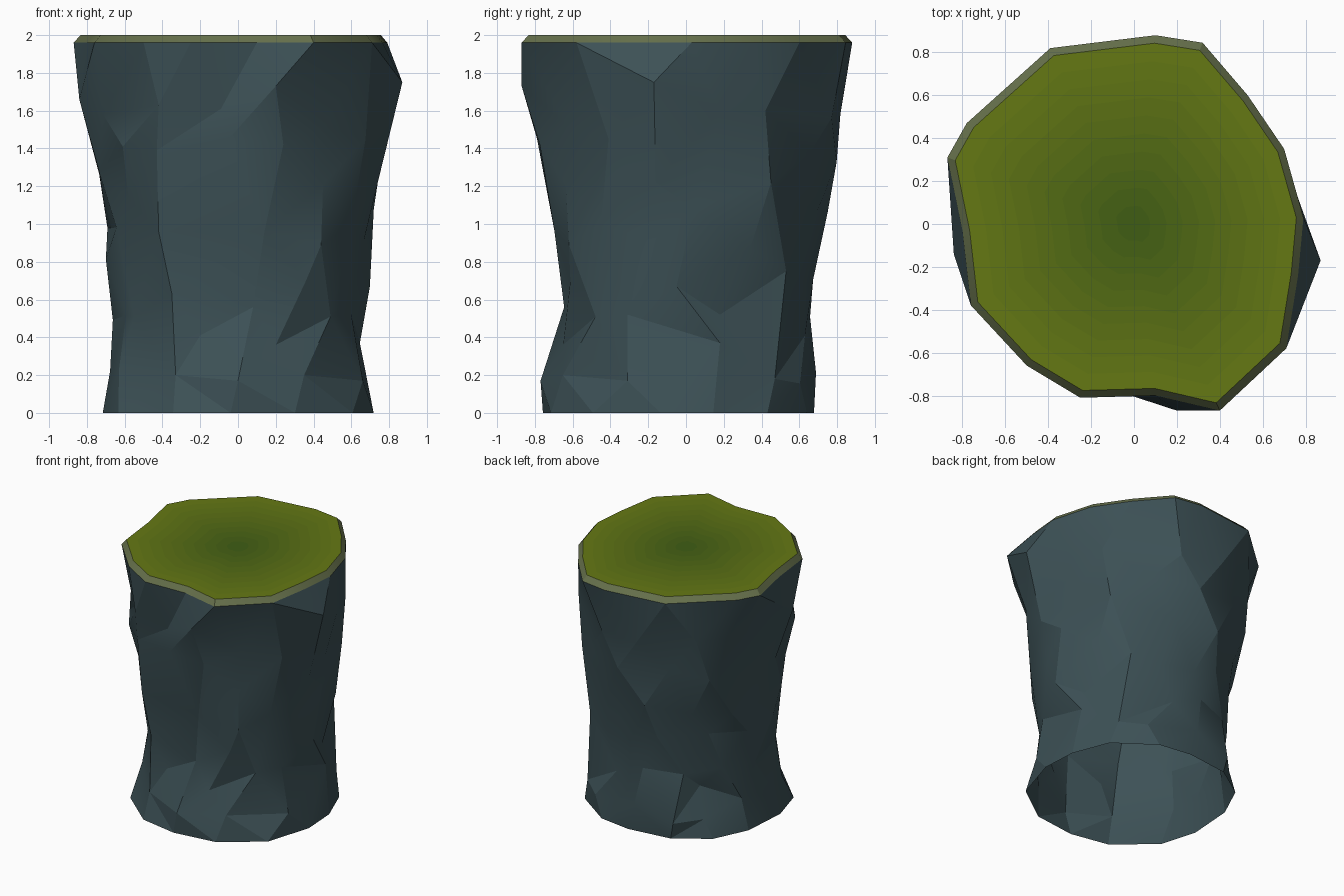
import bpy, bmesh, math, random
from mathutils import Vector
from mathutils.geometry import delaunay_2d_cdt

if "Cube" in bpy.data.objects:
    bpy.data.objects.remove(bpy.data.objects["Cube"])

random.seed(7)
TAU = 2 * math.pi

# Outline of the upper lip (z = 1.96), counter-clockwise from the right
LIP = [(.79, .03), (.70, .35), (.53, .60), (.32, .845), (.10, .88), (-.39, .82),
       (-.78, .47), (-.87, .31), (-.80, -.03), (-.76, -.38), (-.50, -.66),
       (-.25, -.81), (.10, -.80), (.40, -.87), (.71, -.58), (.765, -.24)]
# Mean radius of the column by height
PROFILE = [(0, .74), (.2, .695), (.5, .665), (.75, .675), (1.0, .72), (1.2, .745),
           (1.4, .765), (1.6, .79), (1.96, .84)]
# Facet corners on the front (x, z, radius) and on the right side (y, z, radius)
FRONT = [(-.42, 1.63, .81), (-.09, 1.61, .76), (.46, 1.52, .78), (-.61, 1.41, .79),
         (-.58, 1.14, .72), (-.43, 1.39, .78), (-.05, 1.45, .79), (.24, 1.42, .81),
         (.45, 1.21, .78), (.14, .96, .71), (-.42, .96, .74), (.44, .89, .76),
         (-.35, .63, .69), (-.55, .51, .65), (-.20, .41, .64), (.08, .56, .65),
         (.36, .70, .71), (.49, .51, .685), (0, .17, .77), (-.63, .23, .70),
         (.20, .36, .68), (-.33, .2, .72), (.35, .2, .74)]
RIGHT = [(-.41, 1.45, .79), (-.16, 1.22, .757), (.10, 1.26, .70), (.04, 1.08, .72),
         (-.18, .91, .69), (-.31, .52, .675), (.45, 1.22, .75), (.34, .87, .71),
         (.53, .75, .71), (.18, .52, .64), (-.05, .67, .70), (-.31, .17, .73),
         (.47, .18, .715), (.18, .37, .67), (.42, 1.60, .775), (.18, 1.60, .765), (-.45, 1.0, .75)]
# Bulges and dents that stand out from the column
PEAKS = [(.87, -.17, 1.75), (.20, -.87, 1.73), (-.84, -.14, 1.66), (-.43, .44, .38)]


def lerp_table(table, t):
    for (a, ra), (b, rb) in zip(table, table[1:]):
        if a <= t <= b:
            return ra + (rb - ra) * (t - a) / (b - a)
    return table[-1][1]


polar = sorted((math.atan2(y, x), math.hypot(x, y)) for x, y in LIP)
polar = [(polar[-1][0] - TAU, polar[-1][1])] + polar + [(polar[0][0] + TAU, polar[0][1])]


def radius(theta, z):
    t = (theta + math.pi) % TAU - math.pi
    w = min(1, max(0, (z - .7) / 1.26))
    return lerp_table(PROFILE, z) * (1 + w * (lerp_table(polar, t) / .84 - 1))


def material(name, rgb):
    m = bpy.data.materials.new(name)
    m.diffuse_color = (*rgb, 1)
    m.use_nodes = True
    m.node_tree.nodes["Principled BSDF"].inputs["Base Color"].default_value = m.diffuse_color
    return m


def add_object(name, bm, mats, angle):
    mesh = bpy.data.meshes.new(name)
    bm.to_mesh(mesh)
    bm.free()
    for m in mats:
        mesh.materials.append(m)
    ob = bpy.data.objects.new(name, mesh)
    bpy.context.collection.objects.link(ob)
    bpy.ops.object.select_all(action='DESELECT')
    ob.select_set(True)
    bpy.context.view_layer.objects.active = ob
    bpy.ops.object.shade_smooth_by_angle(angle=math.radians(angle))
    return ob


# Rock column: lip, foot and facet corners, triangulated over the unrolled side
pts = [(x, y, 1.96) for x, y in LIP] + PEAKS
for i in range(14):
    t = TAU * (i + .5) / 14 + random.uniform(-.06, .06)
    r = .738 - .02 * math.cos(4 * t) - .04 * math.sin(t)
    pts.append((r * math.cos(t), r * math.sin(t), 0))
pts += [(x, -math.sqrt(r * r - x * x), z) for x, z, r in FRONT]
pts += [(math.sqrt(r * r - y * y), y, z) for y, z, r in RIGHT]
# Back and left side: staggered rows of random facet corners
for row, z in enumerate((.2, .48, .76, 1.04, 1.32, 1.6)):
    for i in range(6):
        t = math.radians(62 + (i + .5 * (row % 2)) * 152 / 6) + random.uniform(-.09, .09)
        zz = z + random.uniform(-.08, .08)
        r = radius(t, zz) + random.uniform(-.025, .025)
        p = (r * math.cos(t), r * math.sin(t), zz)
        if all((Vector(p) - Vector(q)).length > .15 for q in PEAKS):
            pts.append(p)

n = len(pts)
flat = [Vector(((math.atan2(y, x) + k * TAU) * .72, z)) for k in (-1, 0, 1) for x, y, z in pts]
co, _, tris, orig, _, _ = delaunay_2d_cdt(flat, [], [], 0, 1e-6)
bm = bmesh.new()
verts = [bm.verts.new(p) for p in pts]
done = set()
for f in tris:
    if abs(sum(co[i].x for i in f) / 3) <= math.pi * .72 + .01:
        ids = [orig[i][0] % n for i in f]
        if len(set(ids)) == 3 and frozenset(ids) not in done:
            done.add(frozenset(ids))
            bm.faces.new([verts[i] for i in ids])
add_object("rock_column", bm, [material("slate", (.046, .082, .093))], 18)

# Moss cap: bevelled rim, then rings that darken towards the centre
mats = [material("mossy_edge", (.13, .16, .07))]
STEPS = 10
for k in range(STEPS):
    f = k / (STEPS - 1)
    mats.append(material(f"moss_{k}", (.13 - .08 * f, .19 - .08 * f, .007)))
bm = bmesh.new()
rings = [[bm.verts.new((x, y, 1.96)) for x, y in LIP]]
for k in range(STEPS):
    s = .958 * (1 - k / STEPS)
    rings.append([bm.verts.new((x * s, y * s, 2)) for x, y in LIP])
for k, (a, b) in enumerate(zip(rings, rings[1:])):
    for i in range(len(LIP)):
        j = (i + 1) % len(LIP)
        bm.faces.new((a[i], a[j], b[j], b[i])).material_index = k
bm.faces.new(rings[-1]).material_index = STEPS
add_object("moss_cap", bm, mats, 30)
